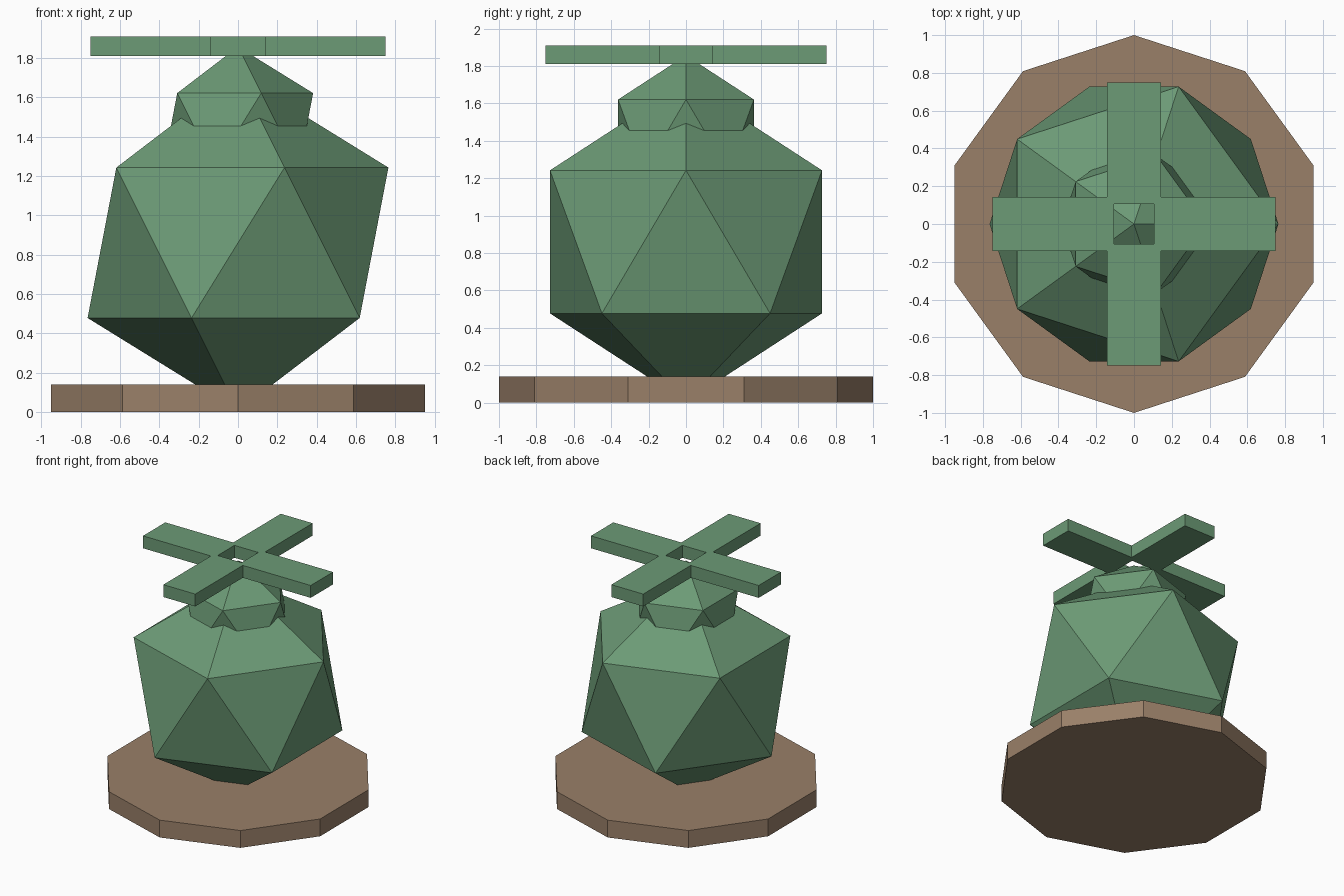
import bpy
import math

if "Cube" in bpy.data.objects:
    bpy.data.objects.remove(bpy.data.objects["Cube"])


def material(name, rgb):
    m = bpy.data.materials.new(name)
    m.diffuse_color = (*rgb, 1.0)
    m.use_nodes = True
    m.node_tree.nodes["Principled BSDF"].inputs["Base Color"].default_value = m.diffuse_color
    return m


GREEN = material("leaf green", (0.15, 0.325, 0.18))
BROWN = material("earth brown", (0.32, 0.215, 0.14))


def finish(name, mat):
    ob = bpy.context.object
    ob.name = ob.data.name = name
    ob.data.materials.append(mat)
    return ob


def faceted_ball(name, radius, z):
    bpy.ops.mesh.primitive_ico_sphere_add(
        subdivisions=1, radius=radius, location=(0, 0, z))
    return finish(name, GREEN)


# Ten-sided base slab
bpy.ops.mesh.primitive_cylinder_add(
    vertices=10, radius=1.0, depth=0.14, location=(0, 0, 0.07))
finish("base", BROWN)

# Large body and the smaller bulb sunk into its top
faceted_ball("body", 0.855, 0.86)
faceted_ball("top_bulb", 0.427, 1.43)

# Four flat blades around a square central opening
INNER, OUTER, WIDTH, THICK = 0.107, 0.75, 0.285, 0.10
for i in range(4):
    a = i * math.pi / 2
    r = (INNER + OUTER) / 2
    bpy.ops.mesh.primitive_cube_add(
        size=1, location=(r * math.cos(a), r * math.sin(a), 1.86),
        rotation=(0, 0, a))
    blade = finish(f"blade_{i + 1}", GREEN)
    blade.scale = (OUTER - INNER, WIDTH, THICK)
